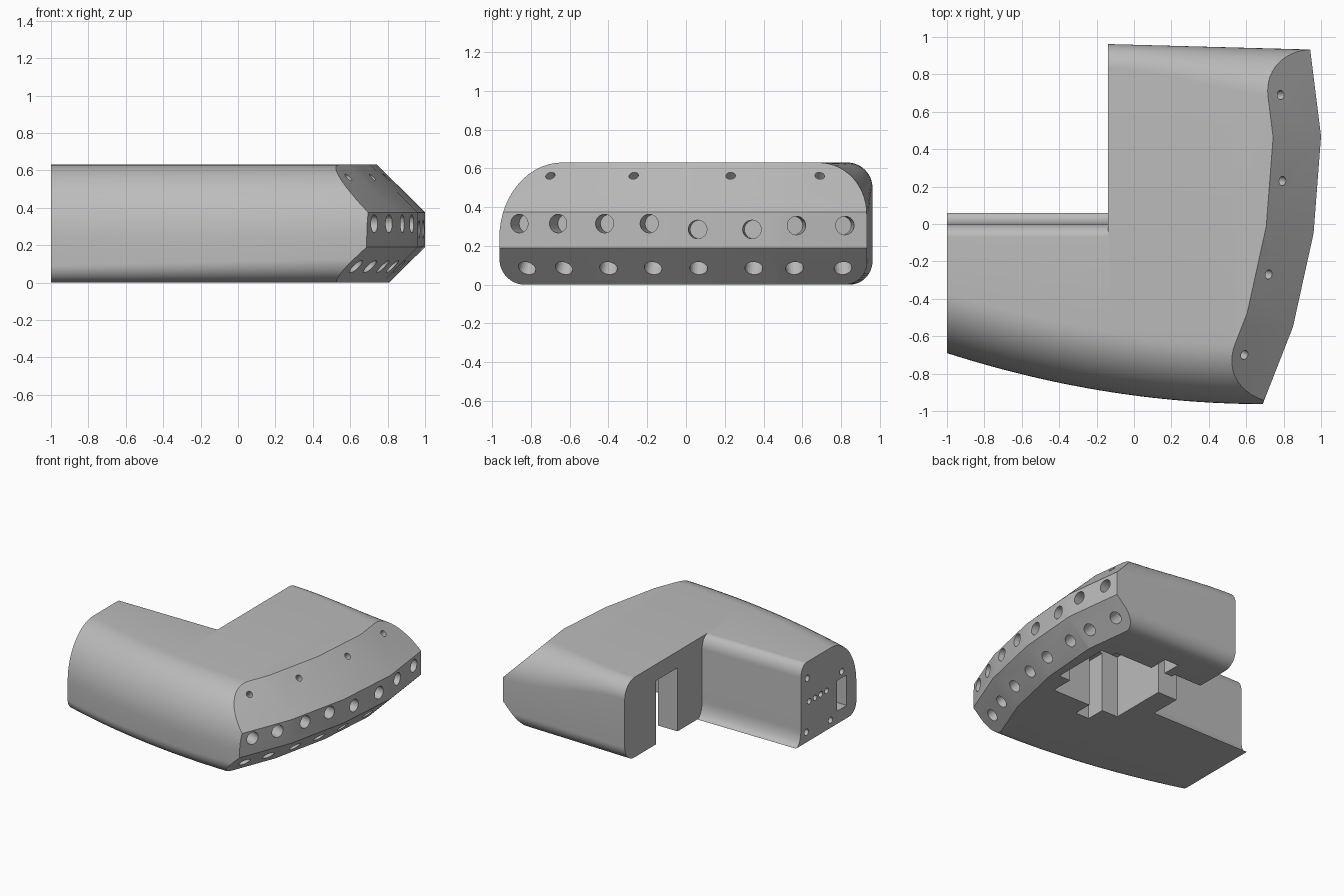
import bpy, bmesh, math
from mathutils import Vector

if "Cube" in bpy.data.objects:
    bpy.data.objects.remove(bpy.data.objects["Cube"], do_unlink=True)

HEIGHT = 0.63
BAND_LOW, BAND_HIGH = 0.19, 0.375

grey = bpy.data.materials.new("plain_grey")
grey.use_nodes = True
grey.diffuse_color = (0.5, 0.5, 0.5, 1)
grey.node_tree.nodes["Principled BSDF"].inputs["Base Color"].default_value = (0.5, 0.5, 0.5, 1)


def make_object(name, bm):
    bmesh.ops.recalc_face_normals(bm, faces=bm.faces)
    mesh = bpy.data.meshes.new(name)
    bm.to_mesh(mesh)
    bm.free()
    mesh.materials.append(grey)
    obj = bpy.data.objects.new(name, mesh)
    bpy.context.collection.objects.link(obj)
    return obj


def loft(name, rings):
    bm = bmesh.new()
    loops = [[bm.verts.new(p) for p in ring] for ring in rings]
    n = len(loops[0])
    for a, b in zip(loops, loops[1:]):
        for i in range(n):
            j = (i + 1) % n
            bm.faces.new((a[i], a[j], b[j], b[i]))
    bm.faces.new(loops[0])
    bm.faces.new(loops[-1])
    return make_object(name, bm)


def corner(cy, cz, ry, rz, start, steps=14):
    """Quarter ellipse starting at an angle in degrees."""
    angles = [math.radians(start + 90 * i / steps) for i in range(steps + 1)]
    return [(cy + ry * math.cos(a), cz + rz * math.sin(a)) for a in angles]


def box(name, x0, x1, y0, y1, z0, z1):
    ring = [(y0, z0), (y1, z0), (y1, z1), (y0, z1)]
    return loft(name, [[(x, y, z) for y, z in ring] for x in (x0, x1)])


def drill(name, point, direction, radius, depth=0.12):
    bm = bmesh.new()
    bmesh.ops.create_cone(bm, cap_ends=True, segments=24, radius1=radius,
                          radius2=radius, depth=2 * depth)
    obj = make_object(name, bm)
    turn = Vector(direction).to_track_quat('Z', 'Y').to_matrix().to_4x4()
    turn.translation = point
    obj.data.transform(turn)
    return obj


def cut(target, tool, operation='DIFFERENCE'):
    mod = target.modifiers.new("cut", 'BOOLEAN')
    mod.operation = operation
    mod.solver = 'EXACT'
    mod.object = tool
    bpy.context.view_layer.objects.active = target
    bpy.ops.object.modifier_apply(modifier=mod.name)
    bpy.data.objects.remove(tool, do_unlink=True)


# Main shell: rounded cross-sections lofted from the arm end to the hole side
def section(x):
    front = -0.963 + 0.273 * (max(0, 0.7 - x) / 1.7) ** 2
    back = 0.962 - 0.027 * (x + 0.14)
    t = min(1, max(0, (x + 0.14) / 1.04))
    round_back = 0.13 + 0.14 * t * t * (3 - 2 * t)
    low = 0.09 + 0.04 * min(1, (x + 1) / 1.6)
    pts = corner(back - round_back, HEIGHT - round_back, round_back, round_back, 0)
    pts += corner(front + 0.32, HEIGHT - 0.39, 0.32, 0.39, 90)
    pts += corner(front + low, low, low, low, 180)
    pts += corner(back - 0.12, 0.12, 0.12, 0.12, 270)
    return [(x, y, z) for y, z in pts]


body = loft("angled_housing", [section(-1 + 2.1 * i / 36) for i in range(37)])

# Inside corner of the L, with a rounded top edge and a flared foot
wall = [(0.06, -0.1)]
wall += [(y, z) for y, z in reversed(corner(0.06, 0.12, 0.06, 0.12, 180))]
wall += corner(-0.07, HEIGHT - 0.1, 0.07, 0.1, 0)
wall += [(-0.07, 0.8), (1.2, 0.8), (1.2, -0.1)]
cut(body, loft("arm_back_cutter", [[(x, y, z) for y, z in wall] for x in (-1.2, -0.14)]))

# Faceted side: vertical band with slopes above and below
outline = [Vector(p) for p in ((0.615, -1.15), (0.85, -0.55), (0.96, -0.05),
                               (1.0, 0.47), (0.915, 1.15))]


def normal(a, b):
    d = (b - a).normalized()
    return Vector((d.y, -d.x))


normals = [normal(a, b) for a, b in zip(outline, outline[1:])]


def inset_outline(dist):
    pts = []
    for i, p in enumerate(outline):
        n0, n1 = normals[max(i - 1, 0)], normals[min(i, len(normals) - 1)]
        m = (n0 + n1).normalized()
        pts.append(p - m * dist / m.dot(n0))
    return pts


levels = []
for z, dist in ((-0.05, BAND_LOW + 0.05), (BAND_LOW, 0), (BAND_HIGH, 0),
                (0.7, 0.7 - BAND_HIGH)):
    ring = [(p.x, p.y, z) for p in inset_outline(dist)]
    levels.append(ring + [(-1.5, 1.4, z), (-1.5, -1.4, z)])
cut(body, loft("facet_envelope", levels), 'INTERSECT')

# Underside cavity with side slots and a doorway in the inner wall
for spec in ((0.03, 0.62, -0.15, 0.54, -0.1, 0.49),
             (0.17, 0.29, -0.30, 0.69, -0.1, 0.47),
             (0.50, 0.72, 0.03, 0.50, -0.1, 0.17),
             (-0.3, 0.10, 0.305, 0.57, -0.1, 0.5)):
    cut(body, box("cavity_cutter", *spec))


# Holes across the facets
def facet_hole(y, z, radius):
    i = max(k for k in range(len(normals)) if k == 0 or y >= outline[k].y)
    a, n = outline[i], normals[i]
    dist = max(0, z - BAND_HIGH, BAND_LOW - z)
    x = a.x + (-dist - n.y * (y - a.y)) / n.x
    tilt = 1 if z > BAND_HIGH else -1 if z < BAND_LOW else 0
    cut(body, drill("hole_cutter", (x, y, z), (n.x, n.y, tilt), radius))


for y, z in ((-0.86, 0.315), (-0.66, 0.315), (-0.42, 0.315), (-0.19, 0.315),
             (0.06, 0.285), (0.34, 0.285), (0.57, 0.305), (0.82, 0.305)):
    facet_hole(y, z, 0.048)
for y in (-0.82, -0.63, -0.4, -0.17, 0.065, 0.35, 0.56, 0.81):
    facet_hole(y, 0.085, 0.046)
for y in (-0.7, -0.27, 0.23, 0.69):
    facet_hole(y, 0.562, 0.025)

# Arm end: screw holes, a row of small holes and a port
for y, z in ((-0.08, 0.5), (-0.51, 0.39), (-0.07, 0.08), (-0.37, 0.06)):
    cut(body, drill("screw_cutter", (-1, y, z), (1, 0, 0), 0.025))
for i in range(4):
    cut(body, drill("pin_cutter", (-1, -0.105 - 0.072 * i, 0.31), (1, 0, 0), 0.022))
cut(body, box("port_cutter", -1.1, -0.88, -0.57, -0.45, 0.1, 0.34))

# Smooth the rounded surfaces, keep the cut edges crisp
bpy.ops.object.select_all(action='DESELECT')
body.select_set(True)
bpy.context.view_layer.objects.active = body
bpy.ops.object.shade_smooth_by_angle(angle=math.radians(12))
